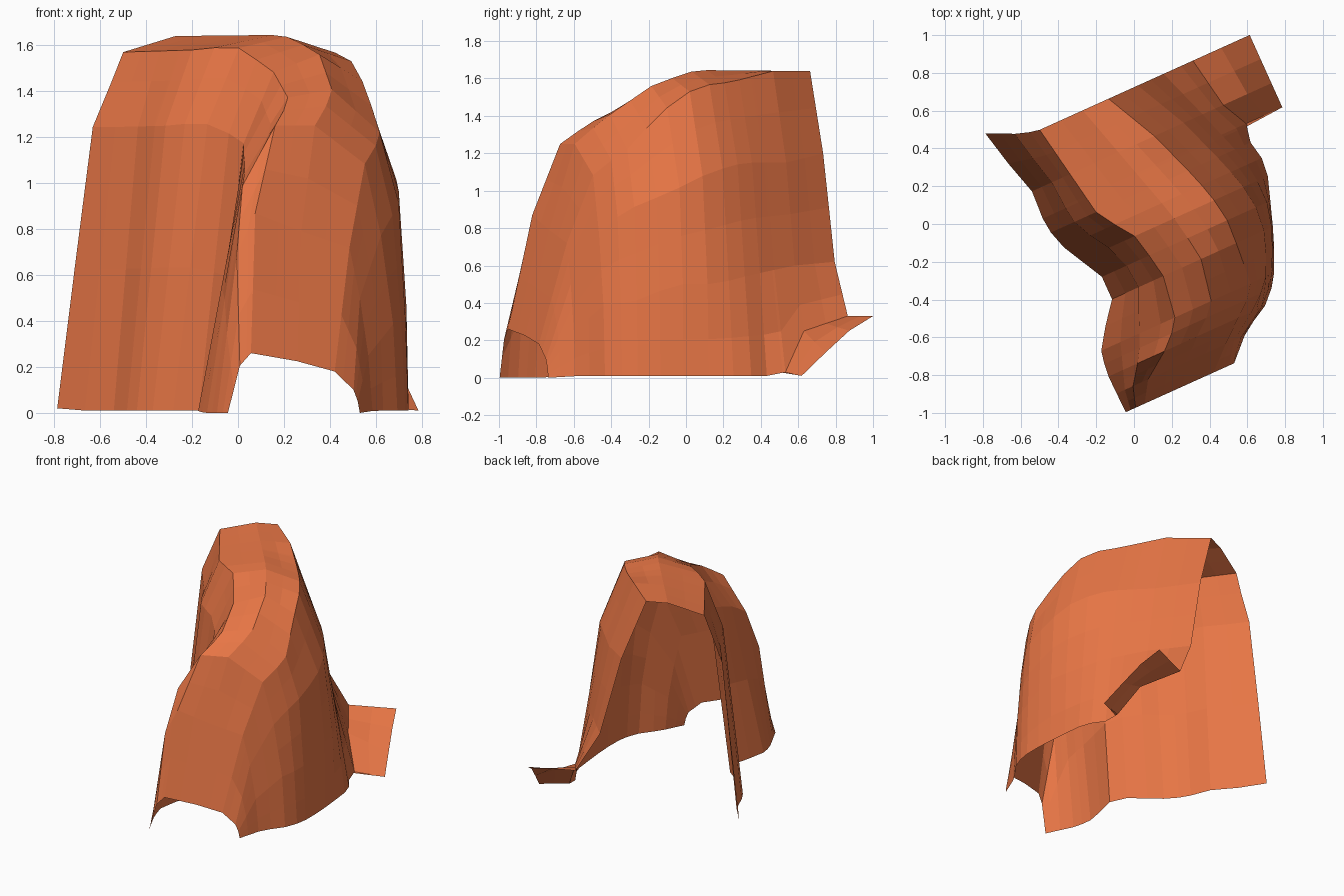
import bpy, bmesh, math

if "Cube" in bpy.data.objects:
    bpy.data.objects.remove(bpy.data.objects["Cube"])

ANGLE = math.radians(24.3)
C, S = math.cos(ANGLE), math.sin(ANGLE)

# Guide lines along the cloth: (v, u, z); v runs to the front, u across
left_hem = [(-.66, -.52, .02), (-.55, -.49, .01), (-.41, -.42, .01), (-.19, -.43, .01),
            (-.07, -.405, .01), (.185, -.27, .01), (.315, -.27, .01), (.52, -.43, .01),
            (.65, -.456, .0), (.89, -.45, .0)]
left_top = [(-.66, -.25, 1.57), (-.1, -.15, 1.58), (.03, -.03, 1.6), (.3, .03, 1.49),
            (.565, -.01, 1.36), (.68, -.13, 1.25), (.78, -.27, .87), (.89, -.34, .26)]
crest = [(-.66, .0, 1.64), (.03, .2, 1.645), (.3, .25, 1.57), (.565, .2, 1.39),
         (.68, .06, 1.25), (.78, -.05, .79), (.89, -.12, .225)]
right_top = [(-.66, .15, 1.64), (-.38, .29, 1.64), (-.08, .4, 1.58), (.14, .46, 1.56),
             (.35, .45, 1.42), (.57, .43, 1.19), (.67, .31, 1.12), (.78, .18, .72), (.89, .06, .18)]
right_shoulder = [(-.66, .32, 1.2), (-.38, .46, 1.15), (-.08, .57, 1.15), (.14, .63, 1.1),
                  (.35, .61, 1.0), (.57, .51, .9), (.67, .39, .8), (.78, .23, .5), (.89, .15, .1)]
right_low = [(-.66, .47, .62), (-.38, .57, .6), (-.08, .67, .55), (.14, .7, .5),
             (.35, .65, .5), (.57, .54, .4), (.67, .45, .4), (.78, .27, .25), (.89, .17, .05)]
right_foot = [(-.66, .64, .33), (-.38, .69, .25), (-.24, .76, .03), (-.14, .74, .01),
              (-.04, .76, .01), (.06, .75, .01), (.3, .67, .01), (.51, .59, .01),
              (.66, .49, .01), (.76, .31, .01), (.89, .18, .0)]
flare_hem = [(-.66, .97, .33), (-.5, .97, .24), (-.24, .97, .01)]


def at(track, v):
    """Point (u, z) on a guide line at v."""
    for (v0, u0, z0), (v1, u1, z1) in zip(track, track[1:]):
        if v <= v1 + 1e-6:
            t = (v - v0) / (v1 - v0)
            return u0 + t * (u1 - u0), z0 + t * (z1 - z0)
    return track[-1][1:]


def mix(a, b, t):
    return tuple(p + (q - p) * t for p, q in zip(a, b))


def section(v):
    """One cross-section of the cloth, from left hem to right hem."""
    hem, lt, cr, rt = (at(k, v) for k in (left_hem, left_top, crest, right_top))
    shoulder = (hem[0] + .52 * (lt[0] - hem[0]), hem[1] + .79 * (lt[1] - hem[1]))
    slant = .1 * max(0, (-.4 - v) / .26)
    sh, low, foot = (at(k, v) for k in (right_shoulder, right_low, right_foot))
    flare = at(flare_hem, v) if v < -.23 else foot
    line = [hem, mix(hem, shoulder, .5), shoulder, mix(shoulder, lt, .6), lt,
            mix(lt, cr, .5), cr, mix(cr, rt, .5), rt, mix(rt, sh, .45), sh,
            mix(sh, low, .5), low, mix(low, foot, .6), foot, mix(foot, flare, .5), flare]
    shift = [slant, slant * .7, slant * .35, slant * .1]
    pts = []
    for i, (u, z) in enumerate(line):
        w = v - (shift[i] if i < 4 else 0)
        pts.append((C * u + S * w, S * u - C * w, z))
    return pts


# Draped cloth lofted through the sections
rows = [-.66, -.52, -.38, -.24, -.225, -.14, -.04, .06, .185, .315, .43, .54, .61, .68, .73, .78, .84, .89]
bm = bmesh.new()
grid = [[bm.verts.new(p) for p in section(v)] for v in rows]
for a, b in zip(grid, grid[1:]):
    for i in range(len(a) - 1):
        bm.faces.new((a[i], b[i], b[i + 1], a[i + 1]))
bmesh.ops.remove_doubles(bm, verts=bm.verts, dist=.0005)
bmesh.ops.recalc_face_normals(bm, faces=bm.faces)
# Make the cloth face outwards
if sum(f.normal.z * f.calc_area() for f in bm.faces) < 0:
    bmesh.ops.reverse_faces(bm, faces=bm.faces)
mesh = bpy.data.meshes.new("draped_cloth")
bm.to_mesh(mesh)
bm.free()
cloth = bpy.data.objects.new("draped_cloth", mesh)
bpy.context.collection.objects.link(cloth)

mat = bpy.data.materials.new("orange_fabric")
mat.diffuse_color = (.8, .18, .06, 1)
mat.use_nodes = True
mat.node_tree.nodes["Principled BSDF"].inputs["Base Color"].default_value = mat.diffuse_color
mesh.materials.append(mat)
